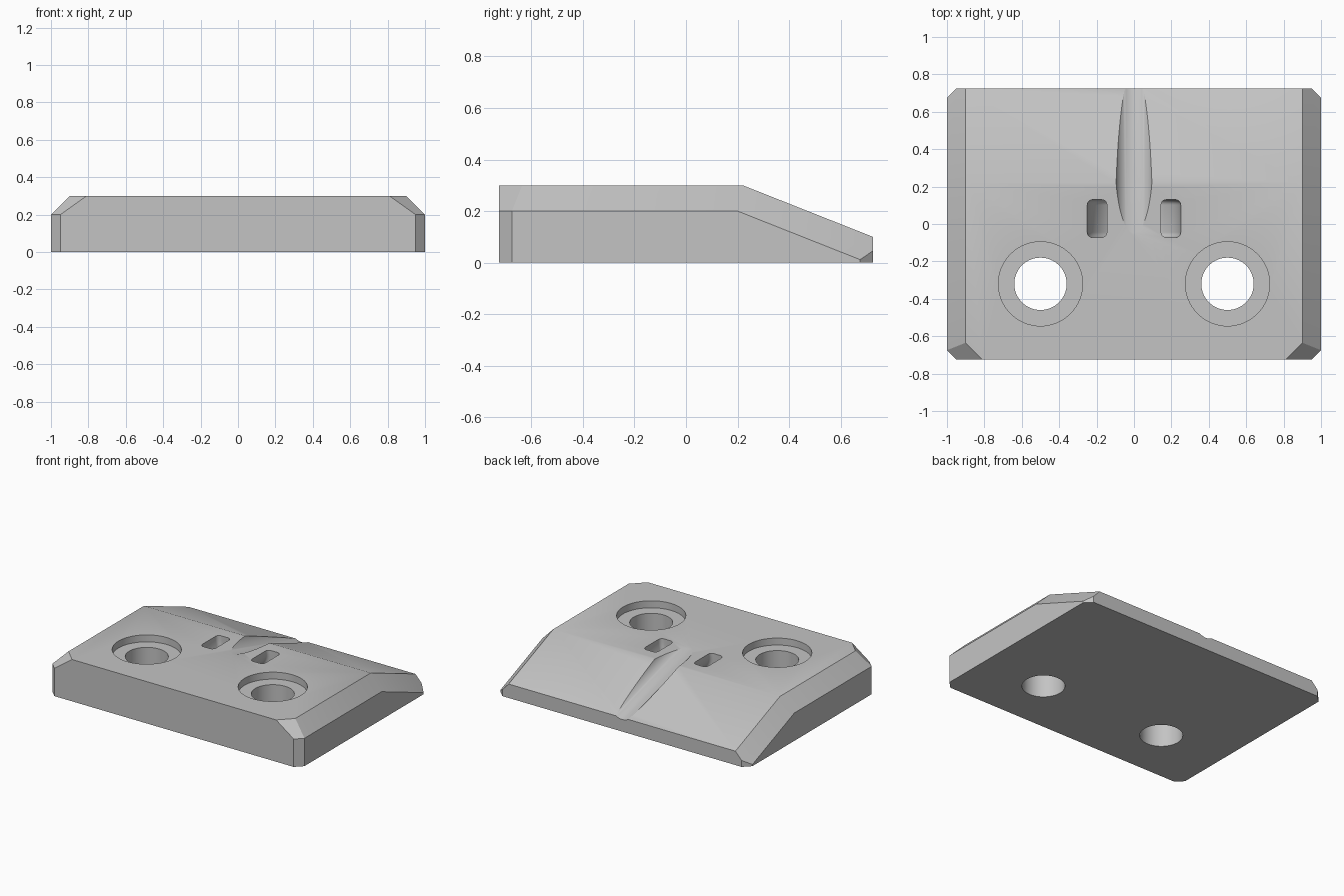
import bpy, bmesh, math
from mathutils import Vector, Matrix

if "Cube" in bpy.data.objects:
    bpy.data.objects.remove(bpy.data.objects["Cube"])

HALF_Y, TOP = 0.725, 0.3

grey = bpy.data.materials.new("light grey")
grey.diffuse_color = (0.55, 0.55, 0.55, 1)
grey.use_nodes = True
grey.node_tree.nodes["Principled BSDF"].inputs["Base Color"].default_value = grey.diffuse_color


def make_object(name, bm):
    bmesh.ops.recalc_face_normals(bm, faces=bm.faces)
    mesh = bpy.data.meshes.new(name)
    bm.to_mesh(mesh)
    bm.free()
    mesh.materials.append(grey)
    obj = bpy.data.objects.new(name, mesh)
    bpy.context.collection.objects.link(obj)
    return obj


def slice_off(bm, point, normal):
    """Cut away everything on the normal side of a plane and cap the cut."""
    cut = bmesh.ops.bisect_plane(bm, geom=bm.verts[:] + bm.edges[:] + bm.faces[:],
                                 plane_co=point, plane_no=normal, clear_outer=True, dist=1e-5)
    edges = [e for e in bm.edges if e.is_boundary]
    bmesh.ops.edgeloop_fill(bm, edges=edges)


def cylinder(name, radius, start, end, sides=64):
    start, end = Vector(start), Vector(end)
    axis = end - start
    mat = Matrix.Translation((start + end) / 2) @ axis.to_track_quat('Z', 'Y').to_matrix().to_4x4()
    bm = bmesh.new()
    bmesh.ops.create_cone(bm, cap_ends=True, segments=sides, radius1=radius, radius2=radius,
                          depth=axis.length, matrix=mat)
    return make_object(name, bm)


# plate body: block with sloped back and bevelled sides and corners
bm = bmesh.new()
bmesh.ops.create_cube(bm, size=1, matrix=Matrix.Translation((0, 0, TOP / 2))
                      @ Matrix.Diagonal((2, 2 * HALF_Y, TOP, 1)))
slice_off(bm, (0, 0.22, TOP), (0, 0.2, 0.505))
for s in (-1, 1):
    slice_off(bm, (s, 0, 0.2), (s, 0, 1))                       # side bevel
    a, b, c = Vector((s, 0.2, 0.2)), Vector((s * 0.9, 0.22, TOP)), Vector((s * 0.9, HALF_Y, 0.1))
    n = (b - a).cross(c - a)
    slice_off(bm, a, n if n.z > 0 else -n)                      # side bevel along the slope
    for t in (-1, 1):
        slice_off(bm, (s * 0.95, t * HALF_Y, 0), (s, t, 0))     # upright corner
    slice_off(bm, (s * 0.95, -HALF_Y, 0.2), (s, -1, 1.4))       # front top corner
plate = make_object("mounting_plate", bm)

cutters = []
# screw holes with counterbores
for s in (-1, 1):
    x, y = s * 0.5, -0.32
    cutters.append(cylinder("screw_hole", 0.14, (x, y, -0.1), (x, y, 0.4)))
    cutters.append(cylinder("counterbore", 0.225, (x, y, TOP - 0.05), (x, y, 0.4)))

# cable groove: inclined round channel
tilt = 0.276
r = 0.1


def groove_axis(y):
    return (0, y, 0.2866 - tilt * y + r * math.sqrt(1 + tilt * tilt))


cutters.append(cylinder("cable_groove", r, groove_axis(-0.5), groove_axis(1.0), 72))

# strap tunnel: rounded section swept round under the groove
bm = bmesh.new()
x0, x1, y0, y1, f = 0.145, 0.25, -0.072, 0.13, 0.028
section = []
for cx, cy, a0 in ((x1 - f, y1 - f, 0), (x0 + f, y1 - f, 90),
                   (x0 + f, y0 + f, 180), (x1 - f, y0 + f, 270)):
    for k in range(6):
        a = math.radians(a0 + k * 18)
        section.append((cx + f * math.cos(a), cy + f * math.sin(a)))
steps, n = 64, len(section)
rings = []
for i in range(steps):
    a = 2 * math.pi * i / steps
    rings.append([bm.verts.new((px * math.cos(a), py, TOP + px * math.sin(a))) for px, py in section])
for i in range(steps):
    for j in range(n):
        p, q = rings[i], rings[(i + 1) % steps]
        bm.faces.new((p[j], p[(j + 1) % n], q[(j + 1) % n], q[j]))
cutters.append(make_object("strap_tunnel", bm))

# apply the cuts
bpy.context.view_layer.objects.active = plate
plate.select_set(True)
for c in cutters:
    mod = plate.modifiers.new(c.name, 'BOOLEAN')
    mod.operation, mod.solver, mod.object = 'DIFFERENCE', 'EXACT', c
    bpy.ops.object.modifier_apply(modifier=mod.name)
    bpy.data.objects.remove(c)

bpy.ops.object.shade_smooth_by_angle(angle=math.radians(30))
